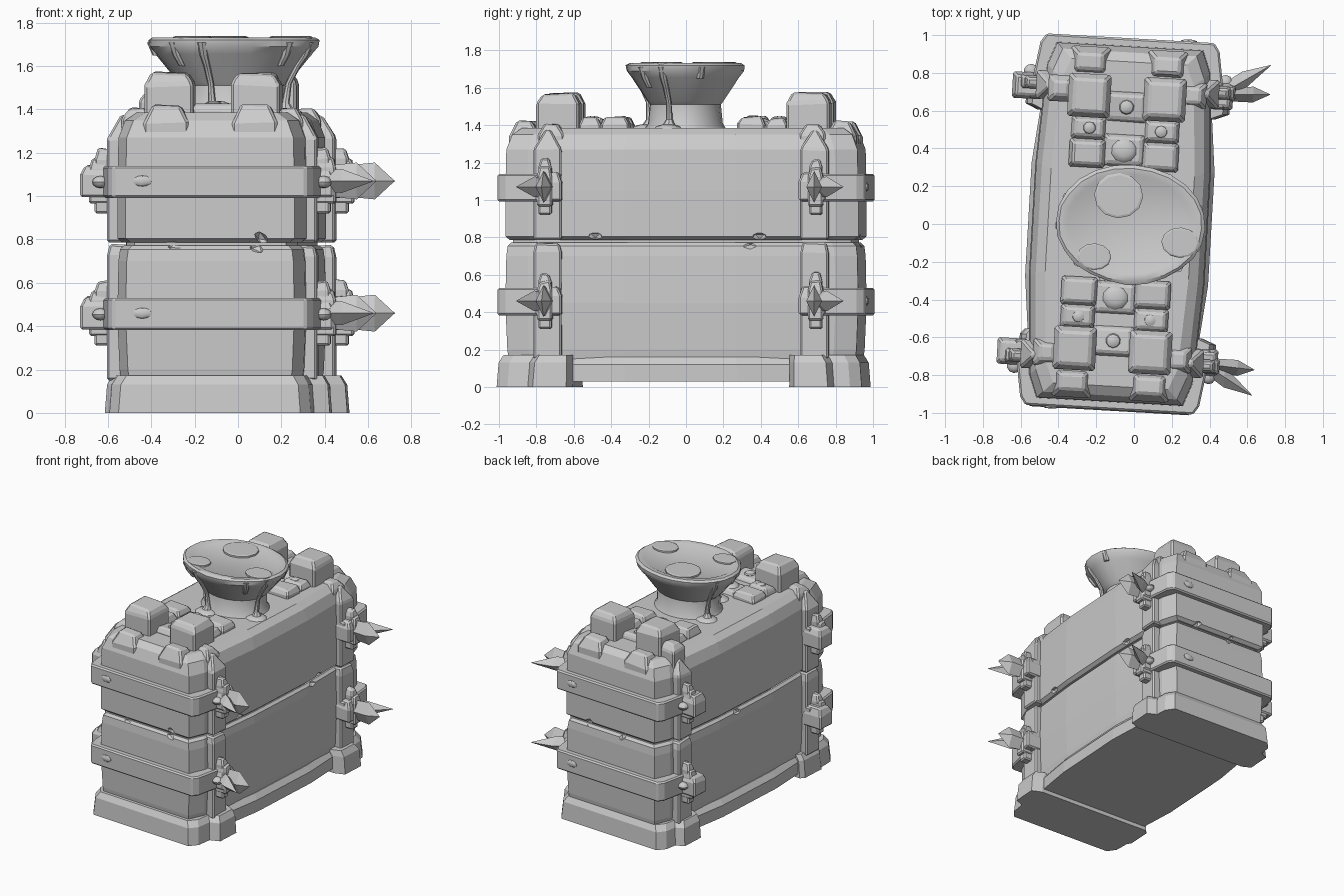
import bpy, bmesh, math, random
from mathutils import Matrix, Vector

random.seed(4)
cube = bpy.data.objects.get("Cube")
if cube:
    bpy.data.objects.remove(cube, do_unlink=True)

grey = bpy.data.materials.new("plain grey")
grey.use_nodes = True
grey.diffuse_color = (0.6, 0.6, 0.6, 1)
grey.node_tree.nodes["Principled BSDF"].inputs["Base Color"].default_value = (0.6, 0.6, 0.6, 1)

# The whole model stands slightly turned on its base
TURN = Matrix.Translation((-0.075, 0, 0)) @ Matrix.Rotation(math.radians(-3.3), 4, "Z")
ENDS = ((-1, "front"), (1, "back"))
SIDES = ((-1, "right"), (1, "left"))


def finish(name, bm, bevel=0.0, smooth=False):
    bmesh.ops.recalc_face_normals(bm, faces=bm.faces)
    bm.transform(TURN)
    mesh = bpy.data.meshes.new(name)
    bm.to_mesh(mesh)
    bm.free()
    mesh.materials.append(grey)
    obj = bpy.data.objects.new(name, mesh)
    bpy.context.collection.objects.link(obj)
    if bevel:
        mod = obj.modifiers.new("bevel", "BEVEL")
        mod.width, mod.segments, mod.limit_method = bevel, 1, "ANGLE"
    if smooth:
        bpy.ops.object.select_all(action="DESELECT")
        obj.select_set(True)
        bpy.context.view_layer.objects.active = obj
        bpy.ops.object.shade_smooth_by_angle(angle=math.radians(35))
    return obj


def loft(name, rings, bevel=0.0, smooth=False):
    bm = bmesh.new()
    loops = [[bm.verts.new(p) for p in ring] for ring in rings]
    for a, b in zip(loops, loops[1:]):
        for i in range(len(a)):
            j = (i + 1) % len(a)
            bm.faces.new((a[i], a[j], b[j], b[i]))
    bm.faces.new(loops[0][::-1])
    bm.faces.new(loops[-1])
    return finish(name, bm, bevel, smooth)


def hull_plan(z, inset=0.0, belly=0.47, length=0.945):
    """Long plan with cut corners and gently bulging sides."""
    half = [(0.39, length), (0.435, length - 0.12), (belly - 0.005, 0.3)]
    right = half + [(x, -y) for x, y in half[::-1]]
    pts = right + [(-x, -y) for x, y in right]
    return [(x - math.copysign(inset, x), y * (1 - inset / length), z) for x, y in pts]


def block(name, x, y, z0, z1, w, d, taper=0.02, bevel=0.01, slope=0.05):
    """Box with a sloped cap, slightly irregular."""
    cap = z1 - min(slope, (z1 - z0) * 0.4)
    rings = []
    for z, t in ((z0, 0), (cap, 0), (z1, taper)):
        rings.append([(x + sx * (w / 2 - t), y + sy * (d / 2 - t), z + random.uniform(-0.008, 0.008) * (z > z0))
                      for sx, sy in ((1, 1), (-1, 1), (-1, -1), (1, -1))])
    return loft(name, rings, bevel)


def stud(name, loc, size):
    bm = bmesh.new()
    bmesh.ops.create_uvsphere(bm, u_segments=10, v_segments=6, radius=1)
    bm.transform(Matrix.Translation(loc) @ Matrix.Diagonal((*size, 1)))
    return finish(name, bm, smooth=True)


def spike(name, base, tip, half_y, half_z, swell):
    """Four-sided blade that swells and then runs to a point."""
    base, tip = Vector(base), Vector(tip)
    rings = []
    for t, s in ((0, 0.8), (swell, 1), (1, 0.03)):
        c = base.lerp(tip, t)
        rings.append([c + Vector(o) * s for o in
                      ((0, half_y, 0), (0, 0, half_z), (0, -half_y, 0), (0, 0, -half_z))])
    return loft(name, rings)


# Stacked hull: lower box, seam core and upper box
lower = loft("lower_box", [hull_plan(z, i) for z, i in
             ((0.13, 0.02), (0.2, 0.01), (0.45, 0), (0.7, 0.005), (0.755, 0.012), (0.772, 0.03))])
loft("seam_core", [hull_plan(z, 0.04) for z in (0.74, 0.83)])
upper = loft("upper_box", [hull_plan(z, i) for z, i in
             ((0.785, 0.025), (0.805, 0), (1.05, 0), (1.27, 0.005), (1.35, 0.035), (1.385, 0.085))])

# Chipped places along the seam
bm = bmesh.new()
for x, y, z in ((0.47, -0.46, 0.8), (0.47, 0.42, 0.8), (0.47, 0.37, 0.755), (-0.47, 0.1, 0.76),
                (-0.17, -0.95, 0.775), (0.21, -0.95, 0.765), (0.24, -0.95, 0.8), (-0.1, 0.95, 0.77), (0.2, 0.95, 0.79)):
    m = Matrix.Translation((x, y, z)) @ Matrix.Rotation(random.random(), 4, "Y") @ Matrix.Diagonal((1.2, 1.2, 0.7, 1))
    bmesh.ops.create_icosphere(bm, subdivisions=1, radius=0.04, matrix=m)
chips = finish("chip_cutter", bm)
chips.hide_render = True
chips.hide_viewport = True
for box in (lower, upper):
    mod = box.modifiers.new("chips", "BOOLEAN")
    mod.object, mod.operation = chips, "DIFFERENCE"

# Base rail, raised a little in the middle
loft("base_rail", [hull_plan(z, i, belly=0.49, length=0.9) for z, i in ((0.03, 0), (0.12, 0), (0.16, 0.03))])

for e, end in ENDS:
    # Base end slab with side feet; the front right foot is shallower
    reach = {-1: 0.495 if e < 0 else 0.535, 1: 0.545}
    tail = 0.99 if e < 0 else 0.965

    def slab(z, inset):
        rows = [(0.42, tail), (0.465, tail - 0.06), (0.475, 0.82), (None, 0.79), (None, 0.61), (0.47, 0.58)]
        pts = [(x or reach[1], y) for x, y in rows] + [(-(x or reach[-1]), y) for x, y in rows[::-1]]
        return [(x - math.copysign(inset, x), e * (y - inset * (y > 0.7)), z) for x, y in pts]
    loft(f"{end}_base_foot", [slab(0.0, 0.0), slab(0.13, 0.01), slab(0.172, 0.035)])

    for level, z in (("lower", 0.46), ("upper", 1.07)):
        # Strap wrapping the end
        def band(h):
            half = [(0.445, 0.985), (0.475, 0.94), (0.5, 0.78), (0.52, 0.64)]
            return [(x, e * y, z + h) for x, y in half + [(-x, y) for x, y in half[::-1]]]
        loft(f"{end}_{level}_strap", [band(-0.078), band(0.07)], 0.01)
        stud(f"{end}_{level}_strap_rivet", (e * 0.31, e * 0.985, z), (0.045, 0.012, 0.025))
        for s, side in SIDES:
            tag = f"{end}_{side}_{level}"
            # Clip bracket, upright pin and stud
            out = 0.61 if s < 0 else 0.56
            block(tag + "_bracket", s * (out - 0.08), e * 0.705, z - 0.075, z + 0.075, 0.16, 0.14)
            block(tag + "_pin", s * 0.5, e * 0.725, z - 0.15, z + 0.15, 0.09, 0.07, 0.015)
            block(tag + "_pin_collar", s * 0.52, e * 0.725, z - 0.105, z + 0.105, 0.1, 0.08, 0.012)
            stud(tag + "_stud", (s * 0.515, e * 0.78, z - 0.005), (0.04, 0.04, 0.028))
        # Paired spikes on one side, the second one veering outward
        spike(f"{end}_{level}_spike", (0.5, e * 0.715, z), (0.755, e * 0.73, z), 0.042, 0.085, 0.65)
        veer = -0.865 if e < 0 else 0.885
        spike(f"{end}_{level}_side_blade", (0.45, e * 0.69, z), (0.75, veer, z), 0.055, 0.055, 0.5)

    for s, side in SIDES:
        tag = f"{end}_{side}"
        # Corner posts
        block(tag + "_post", s * 0.395, e * 0.715, 0.15, 0.772, 0.18, 0.15, 0.012)
        block(tag + "_upper_post", s * 0.395, e * 0.715, 0.787, 1.37, 0.18, 0.15, 0.06, slope=0.1)
        block(tag + "_post_cap", s * 0.35, e * 0.7, 1.28, 1.49 if (e, s) == (1, -1) else 1.405, 0.14, 0.14, 0.035)
        # Chunky blocks on the deck
        block(tag + "_tall_block", s * 0.2, e * 0.67, 1.33, 1.57, 0.225, 0.23, 0.03, 0.012)
        block(tag + "_outer_block", s * 0.205, e * 0.85, 1.22, 1.42, 0.21, 0.16, 0.04, 0.012, 0.08)
        block(tag + "_middle_block", s * 0.195, e * 0.5, 1.34, 1.435, 0.18, 0.12)
        block(tag + "_inner_block", s * 0.195, e * 0.365, 1.34, 1.445, 0.19, 0.15)
        stud(tag + "_block_rivet", (s * 0.19, e * 0.5, 1.43), (0.035, 0.035, 0.018))
    block(f"{end}_cross_tie", 0, e * 0.62, 1.34, 1.42, 0.22, 0.16)
    block(f"{end}_centre_tie", 0, e * 0.39, 1.34, 1.42, 0.22, 0.17)
    stud(f"{end}_centre_dome", (0, e * 0.39, 1.415), (0.07, 0.065, 0.025))
    stud(f"{end}_tie_rivet", (0, e * 0.62, 1.42), (0.04, 0.04, 0.02))

# Flared bowl on the deck, filled almost to the rim
CX = 0.055


def oval(z, rx, ry, wobble=0.0, n=24):
    ring = []
    for i in range(n):
        a = math.tau * i / n
        k = 1 + random.uniform(-wobble, wobble)
        ring.append((CX + rx * k * math.cos(a), ry * k * math.sin(a), z))
    return ring


loft("bowl", [oval(1.36, 0.27, 0.23), oval(1.41, 0.235, 0.2), oval(1.51, 0.235, 0.19), oval(1.53, 0.26, 0.205),
              oval(1.655, 0.36, 0.285, 0.01), oval(1.69, 0.39, 0.315, 0.012), oval(1.72, 0.395, 0.317, 0.012),
              oval(1.732, 0.38, 0.3, 0.01), oval(1.73, 0.34, 0.265), oval(1.722, 0.325, 0.25)], smooth=True)

# Spilled patches on the bowl rim
for i, (x, y, rx, ry) in enumerate(((-0.07, 0.15, 0.13, 0.12), (0.27, -0.08, 0.1, 0.08), (-0.18, -0.18, 0.09, 0.07))):
    rings = [[(CX + x + rx * math.cos(a * 0.524) * k, y + ry * math.sin(a * 0.524) * k, z) for a in range(12)]
             for z, k in ((1.7, 1), (1.734, 1), (1.738, 0.9))]
    loft(f"spill_patch_{i + 1}", rings)

# Thin drips hanging from the rim; the long ones end in small puddles
for i, (deg, stop) in enumerate(((-20, 1.39), (-45, 1.6), (20, 1.65), (155, 1.39),
                                 (185, 1.65), (225, 1.6), (250, 1.39))):
    c, s = math.cos(math.radians(deg)), math.sin(math.radians(deg))
    rings = []
    for z, rx, ry, w in ((1.71, 0.375, 0.3, 0.026), (1.65, 0.355, 0.282, 0.02), (1.6, 0.32, 0.252, 0.016),
                         (1.52, 0.275, 0.215, 0.014), (1.43, 0.26, 0.21, 0.018), (1.39, 0.265, 0.22, 0.04)):
        if z >= stop:
            rings.append([(CX + rx * c + w * math.cos(k * math.tau / 8),
                           ry * s + w * math.sin(k * math.tau / 8), z) for k in range(8)])
    loft(f"drip_{i + 1}", rings, smooth=True)
    if stop < 1.4:
        stud(f"puddle_{i + 1}", (CX + 0.26 * c, 0.23 * s, 1.385), (0.08, 0.07, 0.02))
